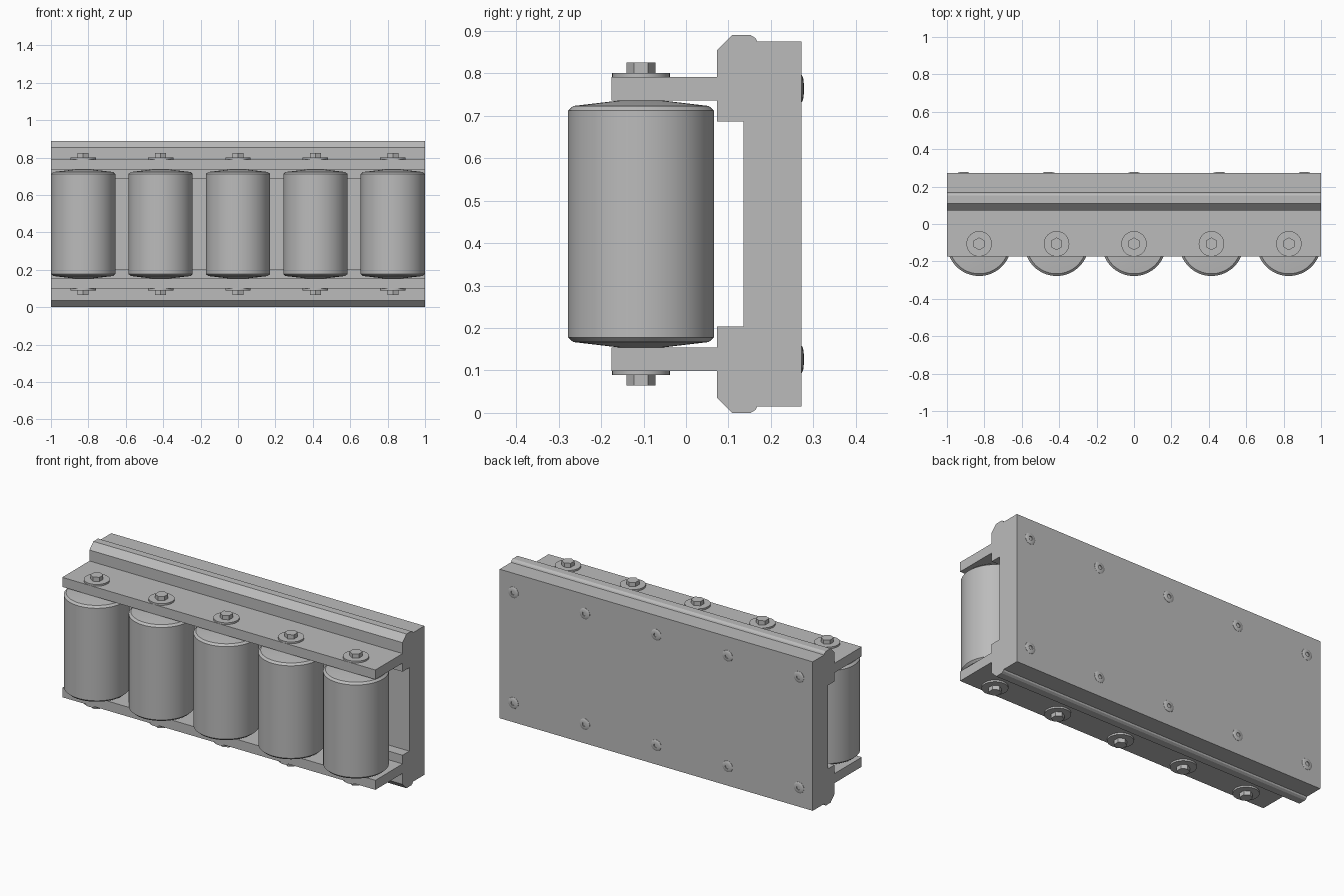
import bpy, bmesh, math
from mathutils import Matrix, Vector

MID = 0.445          # mirror height of the whole unit
ROLL_Y = -0.106      # roller axis
ROLL_STEP = 0.414
SCREW_STEP = 0.456

cube = bpy.data.objects.get("Cube")
if cube:
    bpy.data.objects.remove(cube)

steel = bpy.data.materials.new("plain_grey_steel")
steel.use_nodes = True
grey = (0.5, 0.5, 0.5, 1)
steel.diffuse_color = grey
steel.node_tree.nodes["Principled BSDF"].inputs["Base Color"].default_value = grey


def finish(name, bm, smooth=True):
    bmesh.ops.recalc_face_normals(bm, faces=bm.faces)
    mesh = bpy.data.meshes.new(name)
    bm.to_mesh(mesh)
    bm.free()
    mesh.materials.append(steel)
    obj = bpy.data.objects.new(name, mesh)
    bpy.context.collection.objects.link(obj)
    if smooth:
        bpy.ops.object.select_all(action='DESELECT')
        obj.select_set(True)
        bpy.context.view_layer.objects.active = obj
        bpy.ops.object.shade_smooth_by_angle(angle=math.radians(30))
    return obj


def lathe(name, profile, sides, place, spin=0.0):
    """Turn (radius, height) points about local z; zero radius closes an end."""
    bm = bmesh.new()
    rings = []
    for r, h in profile:
        if r == 0:
            rings.append([bm.verts.new((0, 0, h))])
        else:
            angles = [spin + math.tau * i / sides for i in range(sides)]
            rings.append([bm.verts.new((r * math.cos(a), r * math.sin(a), h)) for a in angles])
    for low, high in zip(rings, rings[1:]):
        for i in range(sides):
            j = (i + 1) % sides
            quad = [low[i % len(low)], low[j % len(low)], high[j % len(high)], high[i % len(high)]]
            bm.faces.new(list(dict.fromkeys(quad)))
    bmesh.ops.transform(bm, matrix=place, verts=bm.verts)
    return finish(name, bm)


# Extruded frame: upper half of the section (y, z), mirrored to the lower half
upper = [(0.272, 0.875), (0.168, 0.875), (0.164, 0.883), (0.152, 0.89),
         (0.109, 0.89), (0.073, 0.854), (0.073, 0.791), (-0.175, 0.791),
         (-0.175, 0.736), (0.073, 0.736), (0.073, 0.686), (0.135, 0.686)]
section = upper + [(y, 2 * MID - z) for y, z in reversed(upper)]
bm = bmesh.new()
face = bm.faces.new([bm.verts.new((-1, y, z)) for y, z in section])
ext = bmesh.ops.extrude_face_region(bm, geom=[face])
bmesh.ops.translate(bm, vec=(2, 0, 0),
                    verts=[v for v in ext["geom"] if isinstance(v, bmesh.types.BMVert)])
finish("frame_rail", bm, smooth=False)

# Rollers with chamfered rims and shallow cone ends
half = [(0, 0.291), (0.05, 0.291), (0.16, 0.278), (0.172, 0.267)]
roller = half + [(r, -h) for r, h in reversed(half)]
for i in range(5):
    x = (i - 2) * ROLL_STEP
    lathe(f"roller_{i + 1}", roller, 64, Matrix.Translation((x, ROLL_Y, MID)))

    # Washer and hex nut on the outside of each flange
    for side, up in (("top", 1), ("bottom", -1)):
        place = Matrix.Translation((x, ROLL_Y, MID)) @ Matrix.Diagonal((1, 1, up, 1))
        lathe(f"washer_{side}_{i + 1}",
              [(0, 0.345), (0.068, 0.345), (0.068, 0.356), (0, 0.356)], 40, place)
        lathe(f"hex_nut_{side}_{i + 1}",
              [(0, 0.355), (0.034, 0.355), (0.034, 0.38), (0, 0.38)], 6, place, math.pi / 2)

        # Low domed socket screws on the back face
        spot = Vector(((i - 2) * SCREW_STEP, 0.272, MID + up * 0.319))
        dome = [(0, -0.002), (0.033, -0.002), (0.032, 0.001), (0.027, 0.0035),
                (0.02, 0.005), (0.012, 0.0055), (0.012, 0.0005), (0, 0.0005)]
        lathe(f"back_screw_{side}_{i + 1}", dome, 32,
              Matrix.Translation(spot) @ Matrix.Rotation(-math.pi / 2, 4, 'X'))
